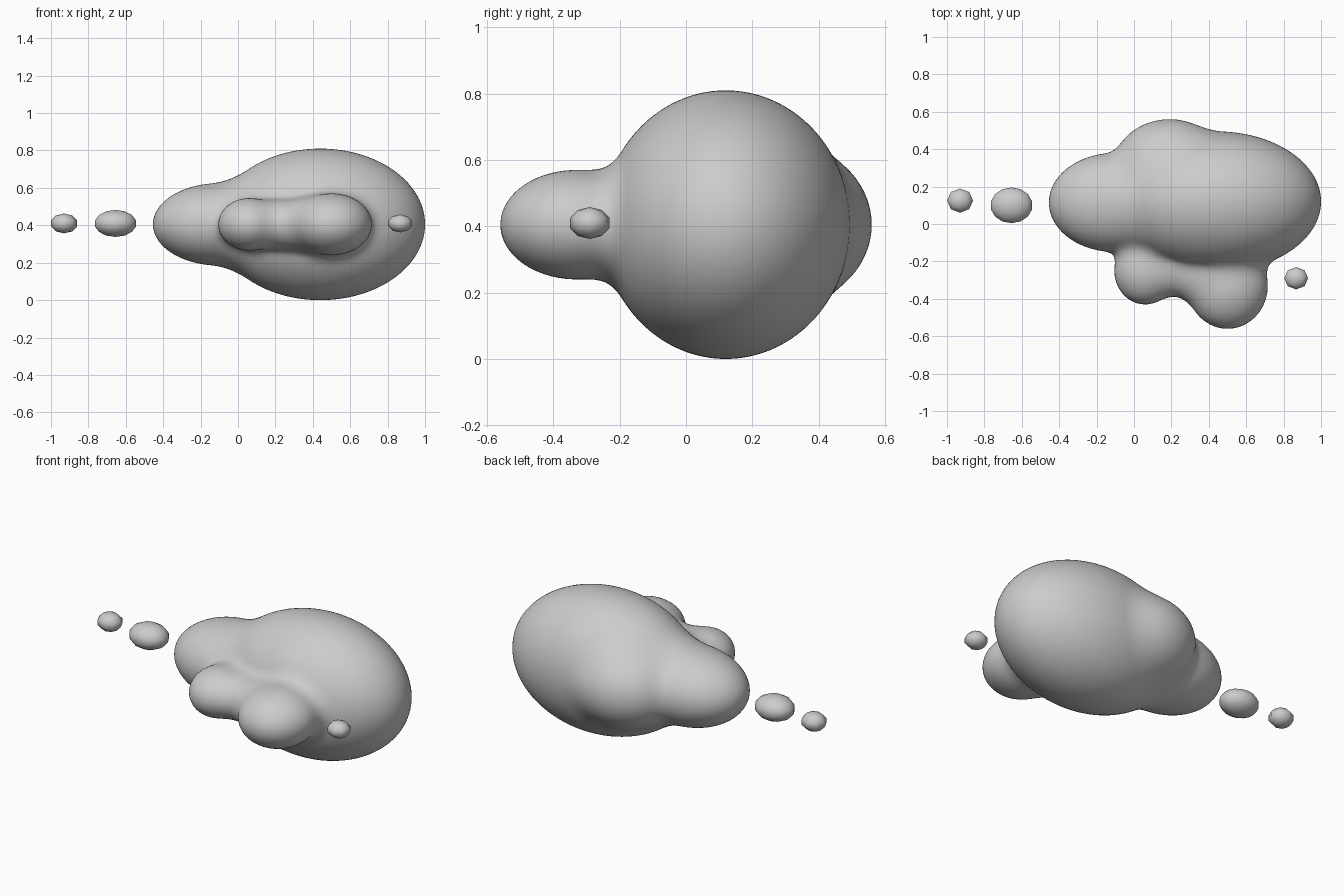
import bpy, bmesh
from mathutils import Vector

if "Cube" in bpy.data.objects:
    bpy.data.objects.remove(bpy.data.objects["Cube"])

ZC = 0.405
# lobes of the cloud: centre, half sizes, blend width
LOBES = [
    ((0.44, 0.12, ZC), (0.56, 0.375, 0.405), 0.0),     # main mass
    ((-0.10, 0.115, ZC), (0.355, 0.265, 0.22), 0.10),  # left lobe
    ((0.19, 0.28, ZC), (0.31, 0.28, 0.25), 0.06),      # back lobe
    ((0.06, -0.25, ZC), (0.165, 0.18, 0.14), 0.08),    # front left lobe
    ((0.27, -0.25, ZC), (0.22, 0.14, 0.13), 0.06),     # bridge
    ((0.50, -0.33, ZC), (0.215, 0.23, 0.165), 0.09),   # front right lobe
]
LOBES = [(Vector(c), Vector(r), k) for c, r, k in LOBES]


def field(p):
    """Smooth union of the ellipsoids."""
    d = None
    for c, r, k in LOBES:
        q = p - c
        a = Vector((q.x / r.x, q.y / r.y, q.z / r.z))
        b = Vector((a.x / r.x, a.y / r.y, a.z / r.z))
        e = a.length * (a.length - 1) / max(b.length, 1e-6)
        if d is None:
            d = e
        else:
            h = max(k - abs(d - e), 0) / k
            d = min(d, e) - h * h * k / 4
    return d


def project(bm):
    s = 0.002
    axes = [Vector((s, 0, 0)), Vector((0, s, 0)), Vector((0, 0, s))]
    for v in bm.verts:
        f = field(v.co)
        g = Vector([(field(v.co + a) - f) / s for a in axes])
        step = g * (f / max(g.length_squared, 0.1))
        if step.length > 0.03:
            step *= 0.03 / step.length
        v.co -= step


def ellipsoid(bm, c, r, u, v):
    made = bmesh.ops.create_uvsphere(bm, u_segments=u, v_segments=v, radius=1)["verts"]
    for w in made:
        w.co = Vector((w.co.x * r[0], w.co.y * r[1], w.co.z * r[2])) + Vector(c)


def to_object(name, bm):
    me = bpy.data.meshes.new(name)
    bm.to_mesh(me)
    bm.free()
    ob = bpy.data.objects.new(name, me)
    bpy.context.collection.objects.link(ob)
    for p in me.polygons:
        p.use_smooth = True
    return ob


# cloud body: merged ellipsoids, remeshed then relaxed onto the blended surface
bm = bmesh.new()
for c, r, k in LOBES:
    ellipsoid(bm, c, r, 48, 24)
cloud = to_object("cloud_body", bm)
mod = cloud.modifiers.new("merge", 'REMESH')
mod.mode = 'VOXEL'
mod.voxel_size = 0.022
bpy.context.view_layer.objects.active = cloud
cloud.select_set(True)
bpy.ops.object.modifier_apply(modifier=mod.name)
bm = bmesh.new()
bm.from_mesh(cloud.data)
for i in range(4):
    project(bm)
    if i < 2:
        bmesh.ops.smooth_vert(bm, verts=bm.verts, factor=0.5,
                              use_axis_x=True, use_axis_y=True, use_axis_z=True)
bm.to_mesh(cloud.data)
bm.free()
for p in cloud.data.polygons:
    p.use_smooth = True

# loose small puffs with few sides
PUFFS = [
    ("left_puff_small", (-0.93, 0.125, 0.41), (0.073, 0.068, 0.053), 8, 5),
    ("left_puff_large", (-0.655, 0.10, 0.41), (0.116, 0.098, 0.072), 14, 7),
    ("right_puff", (0.867, -0.29, 0.41), (0.067, 0.063, 0.048), 8, 5),
]
for name, c, r, u, v in PUFFS:
    bm = bmesh.new()
    ellipsoid(bm, c, r, u, v)
    to_object(name, bm)
